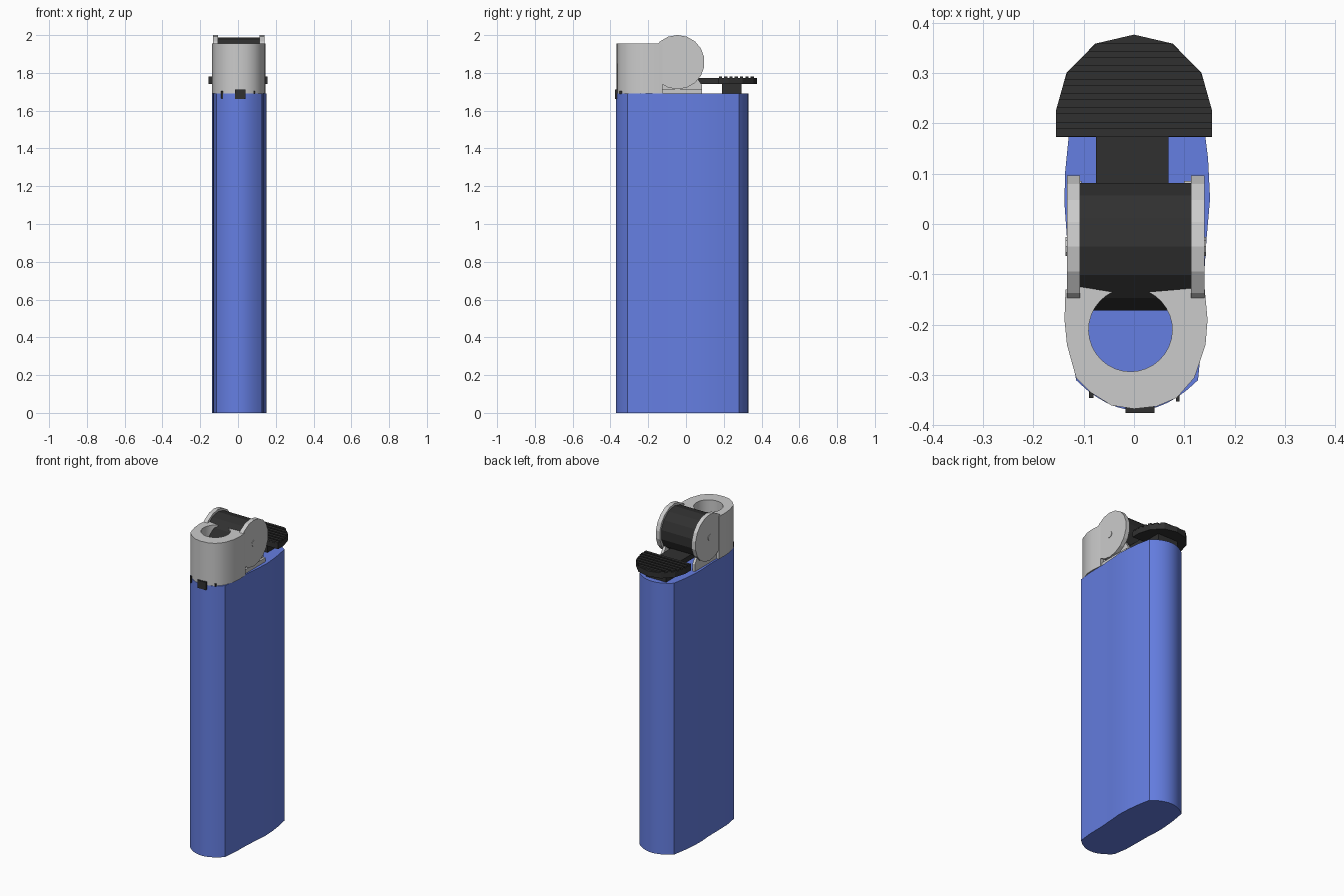
import bpy, bmesh, math
from mathutils import Vector

if "Cube" in bpy.data.objects:
    bpy.data.objects.remove(bpy.data.objects["Cube"])


def material(name, rgb):
    m = bpy.data.materials.new(name)
    m.diffuse_color = (*rgb, 1)
    m.use_nodes = True
    m.node_tree.nodes["Principled BSDF"].inputs["Base Color"].default_value = m.diffuse_color
    return m


BLUE = material("blue_plastic", (0.13, 0.21, 0.76))
BLACK = material("black_plastic", (0.03, 0.03, 0.03))


def prism(name, pts, lo, hi, axis="z", mat=None, smooth=None):
    """Extrude a 2D outline: (x, y) along z, or (y, z) along x."""
    bm = bmesh.new()
    place = (lambda p, h: (p[0], p[1], h)) if axis == "z" else (lambda p, h: (h, p[0], p[1]))
    a = [bm.verts.new(place(p, lo)) for p in pts]
    b = [bm.verts.new(place(p, hi)) for p in pts]
    bm.faces.new(a)
    bm.faces.new(b)
    n = len(pts)
    for i in range(n):
        j = (i + 1) % n
        bm.faces.new((a[i], a[j], b[j], b[i]))
    bmesh.ops.recalc_face_normals(bm, faces=bm.faces)
    me = bpy.data.meshes.new(name)
    bm.to_mesh(me)
    bm.free()
    ob = bpy.data.objects.new(name, me)
    bpy.context.collection.objects.link(ob)
    if mat:
        me.materials.append(mat)
    if smooth:
        bpy.ops.object.select_all(action="DESELECT")
        ob.select_set(True)
        bpy.context.view_layer.objects.active = ob
        bpy.ops.object.shade_smooth_by_angle(angle=math.radians(smooth))
    return ob


def box(name, x0, x1, y0, y1, z0, z1, mat=None):
    return prism(name, [(x0, y0), (x1, y0), (x1, y1), (x0, y1)], z0, z1, mat=mat)


def circle(cy, cz, r, n):
    return [(cy + r * math.cos(2 * math.pi * (i + 0.5) / n),
             cz + r * math.sin(2 * math.pi * (i + 0.5) / n)) for i in range(n)]


def bow(cx, half, y, depth, n=12):
    """Curved end of the body, from -x to +x."""
    ts = [-1 + 2 * i / n for i in range(n + 1)]
    return [(cx + half * t, y + depth * t * t) for t in ts]


# Body: bowed ends and gently swelling sides
front = bow(0.006, 0.121, -0.37, 0.06)
back = bow(0.005, 0.118, 0.33, -0.05)
right = [(0.136, -0.22), (0.138, -0.12), (0.144, -0.03), (0.151, 0.05), (0.147, 0.13), (0.137, 0.21)]
left = [(-0.128, 0.19), (-0.137, 0.1), (-0.138, 0.04), (-0.133, -0.03), (-0.132, -0.12), (-0.13, -0.22)]
prism("body", front + right + back[::-1] + left, 0, 1.69, mat=BLUE, smooth=25)

# Metal hood: C-shaped wall around the flame opening
outer = [(-0.105, -0.125), (-0.136, -0.13), (-0.138, -0.19), (-0.133, -0.24), (-0.115, -0.305),
         (-0.085, -0.335), (-0.045, -0.36), (0, -0.367), (0.045, -0.362), (0.085, -0.345),
         (0.12, -0.305), (0.142, -0.24), (0.146, -0.19), (0.14, -0.125), (0.11, -0.128)]
bore = []
for i in range(29):
    a = math.radians(65 - 310 * i / 28)
    bore.append((-0.007 + 0.083 * math.cos(a), -0.21 + 0.083 * math.sin(a)))
prism("hood", outer + bore, 1.69, 1.955, smooth=40)

# Side brackets, wheel discs and axle pins
CY, CZ = -0.045, 1.857
bracket = [(-0.15, 1.69), (0.085, 1.69), (0.085, 1.735), (0.04, 1.80), (0.0, 1.86), (-0.15, 1.92)]
for side, x0, x1, s in (("left", -0.133, -0.107, -1), ("right", 0.113, 0.14, 1)):
    inner = x1 if s < 0 else x0
    prism("bracket_" + side, bracket, inner - 0.014, inner + 0.003, axis="x")
    prism("bracket_foot_" + side, [(-0.15, 1.69), (0.085, 1.69), (0.085, 1.715), (-0.15, 1.715)],
          x0 - 0.002 + (0.015 if s < 0 else -0.005), x1 - (0.0 if s < 0 else 0.01), axis="x")
    prism("wheel_disc_" + side, circle(CY, CZ, 0.1435, 18), x0, x1, axis="x")
    tip = x0 if s < 0 else x1
    prism("axle_pin_" + side, circle(CY, CZ, 0.02, 10), tip - 0.003, tip + 0.003, axis="x")

# Spark wheel
prism("spark_wheel", circle(CY, CZ, 0.13, 14), -0.107, 0.113, axis="x", mat=BLACK)

# Thumb lever: rounded pad, stem and post
half = [(0.155, 0.173), (0.155, 0.225), (0.134, 0.30), (0.077, 0.358)]
pad = half + [(0, 0.376)] + [(-x, y) for x, y in half[::-1]]
prism("lever_pad", pad, 1.74, 1.773, mat=BLACK)
box("lever_stem", -0.075, 0.068, 0.0, 0.18, 1.742, 1.773, BLACK)
box("lever_post", -0.07, 0.07, 0.19, 0.295, 1.685, 1.745, BLACK)


def pad_half_width(y):
    chain = half + [(0, 0.376)]
    for (xa, ya), (xb, yb) in zip(chain, chain[1:]):
        if y <= yb:
            return xa + (xb - xa) * (y - ya) / (yb - ya)
    return 0


# Grip ridges across the pad
for i in range(7):
    y0 = 0.174 + i * 0.028
    y1 = y0 + 0.017
    w0, w1 = pad_half_width(y0), pad_half_width(y1)
    prism("grip_ridge", [(-w0, y0), (w0, y0), (w1, y1), (-w1, y1)], 1.77, 1.782, mat=BLACK)

# Front clip and small seating tabs under the hood
box("front_clip", -0.017, 0.041, -0.375, -0.35, 1.663, 1.712, BLACK)
box("seat_tab_left", -0.089, -0.08, -0.345, -0.32, 1.665, 1.705, BLACK)
box("seat_tab_right", 0.083, 0.09, -0.352, -0.33, 1.688, 1.705, BLACK)
